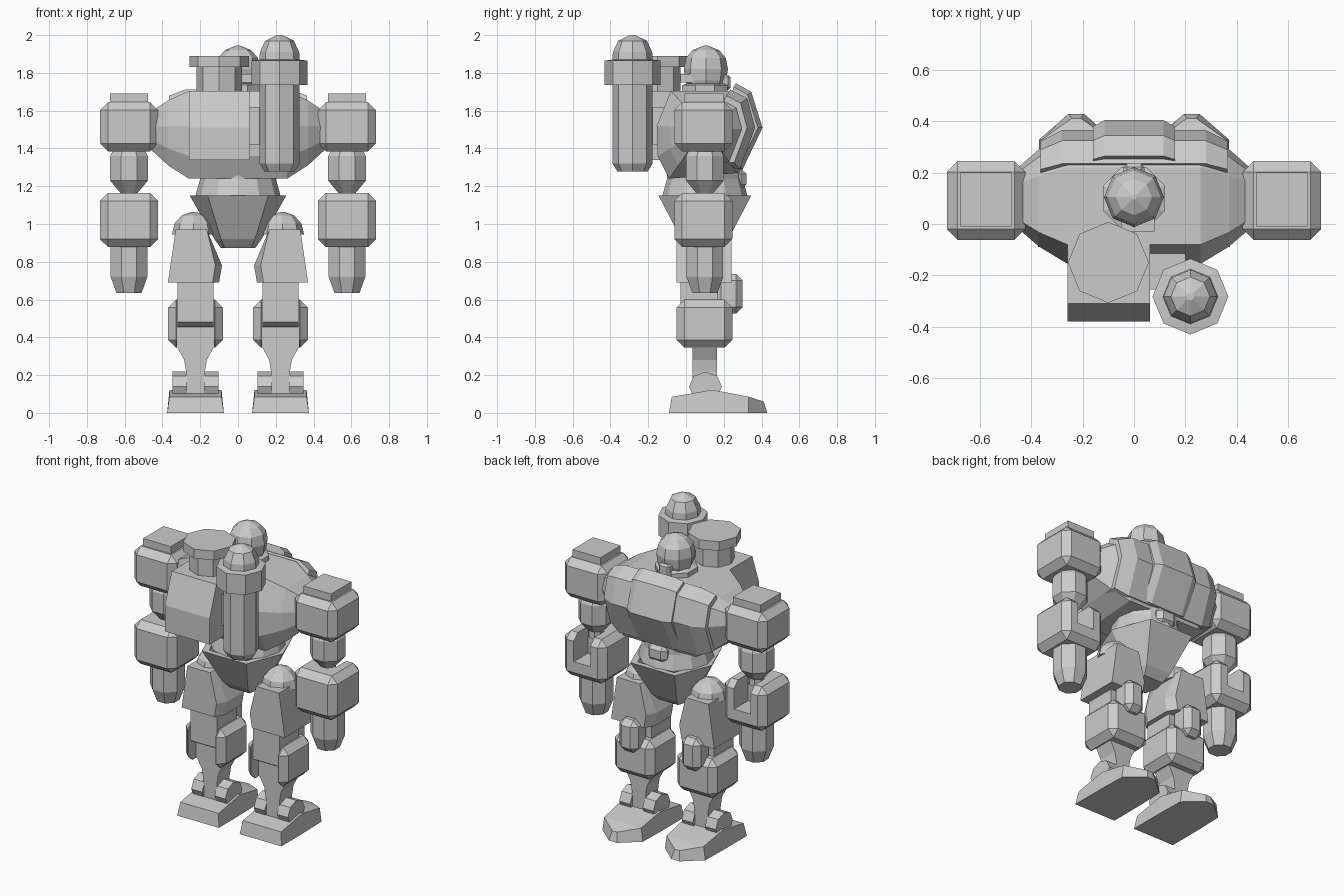
import bpy, bmesh, math
from mathutils import Vector

if "Cube" in bpy.data.objects:
    bpy.data.objects.remove(bpy.data.objects["Cube"])

grey = bpy.data.materials.new("plain_grey")
grey.diffuse_color = (0.6, 0.6, 0.6, 1)
grey.use_nodes = True
grey.node_tree.nodes["Principled BSDF"].inputs["Base Color"].default_value = grey.diffuse_color


def finish(name, bm):
    bmesh.ops.recalc_face_normals(bm, faces=bm.faces)
    me = bpy.data.meshes.new(name)
    bm.to_mesh(me)
    bm.free()
    me.materials.append(grey)
    ob = bpy.data.objects.new(name, me)
    bpy.context.collection.objects.link(ob)
    return ob


def loft(name, rings, chamfer=0):
    """Skin a list of equal-length rings and cap both ends."""
    bm = bmesh.new()
    vs = [[bm.verts.new(p) for p in r] for r in rings]
    n = len(rings[0])
    for a, b in zip(vs, vs[1:]):
        for i in range(n):
            j = (i + 1) % n
            bm.faces.new((a[i], a[j], b[j], b[i]))
    bm.faces.new(vs[0])
    bm.faces.new(vs[-1])
    if chamfer:
        bmesh.ops.recalc_face_normals(bm, faces=bm.faces)
        bmesh.ops.bevel(bm, geom=list(bm.edges), offset=chamfer, segments=1,
                        affect='EDGES', profile=0.5)
    return finish(name, bm)


def box(name, x, y, z, chamfer=0):
    ring = lambda h: [(x[0], y[0], h), (x[1], y[0], h), (x[1], y[1], h), (x[0], y[1], h)]
    return loft(name, [ring(z[0]), ring(z[1])], chamfer)


def lathe(name, x, y, profile, sides=8, phase=0.0, sy=1.0):
    """Stack of n-gons around a vertical axis; profile is (radius, z)."""
    ang = [2 * math.pi * i / sides + phase for i in range(sides)]
    return loft(name, [[(x + r * math.cos(a), y + sy * r * math.sin(a), z) for a in ang]
                       for r, z in profile])


def side_prism(name, x0, x1, prof, chamfer=0):
    """Extrude a (y, z) profile along x."""
    return loft(name, [[(x, y, z) for y, z in prof] for x in (x0, x1)], chamfer)


def cut(ob, x, y, z):
    c = box(ob.name + "_cutter", x, y, z)
    c.hide_render = True
    c.hide_viewport = True
    m = ob.modifiers.new("slot", 'BOOLEAN')
    m.object = c
    m.solver = 'EXACT'


def around(c, w):
    return (c - w, c + w)


# ---- torso: side section swept across x with shrinking ends
SEC = [(-.155, 1.52), (-.08, 1.705), (.22, 1.705), (.32, 1.65),
       (.36, 1.5), (.27, 1.27), (-.09, 1.24), (-.15, 1.36)]
C = Vector((.1, 1.51))


def section(x, k, sec=SEC):
    return [(x, C.x + (y - C.x) * k, C.y + (z - C.y) * k) for y, z in sec]


loft("torso", [section(x, k) for x, k in ((-.47, .40), (-.37, .74), (-.26, 1),
                                          (.26, 1), (.37, .74), (.47, .40))])
# raised central chest band and wider chest shell
BAND = [(.25, 1.69), (.265, 1.745), (.345, 1.70), (.405, 1.51), (.30, 1.29), (.24, 1.29)]
loft("chest_band", [section(x, k, BAND) for x, k in ((-.16, .92), (-.115, 1), (.115, 1), (.16, .92))])
SHELL = [(.20, 1.64), (.235, 1.712), (.325, 1.665), (.366, 1.51), (.285, 1.29), (.2, 1.29)]
loft("chest_shell", [section(x, k, SHELL) for x, k in ((-.365, .84), (-.28, 1), (.28, 1), (.365, .84))])

# ---- backpack with flat-topped turret
side_prism("backpack", -.26, .062, [(-.31, 1.705), (-.38, 1.51), (-.38, 1.34), (0, 1.34), (0, 1.705)])
lathe("turret", -.1, -.15, [(.12, 1.68), (.12, 1.83), (.158, 1.83), (.158, 1.89)])

# ---- shoulder launcher tube
lathe("launcher_tube", .22, -.283, [(.08, 1.277), (.106, 1.32), (.106, 1.735), (.148, 1.735),
                                   (.148, 1.865), (.107, 1.87), (.104, 1.91), (.076, 1.97), (.015, 2.0)])
box("launcher_mount", (.03, .2), (-.255, -.1), (1.42, 1.62))

# ---- head
lathe("neck_ring", 0, .1, [(.13, 1.69), (.13, 1.735), (.1, 1.745)], phase=math.pi / 8)
lathe("head", 0, .105, [(.085, 1.71), (.108, 1.76), (.117, 1.82), (.105, 1.88), (.07, 1.92), (.01, 1.945)])
box("head_band", (-.05, .08), (-.03, .1), (1.75, 1.795))
box("face_plate", (-.04, .04), (.18, .235), (1.71, 1.79), .012)

# ---- waist and pelvis
lathe("waist", 0, .1, [(.2, 1.08), (.225, 1.15), (.2, 1.24), (.2, 1.29)], 12)
box("belly_block", (-.07, .07), (.2, .32), (1.18, 1.295), .03)


def hexagon(x, flat, y, z):
    return [(x, .1, z), (flat, .1 + y, z), (-flat, .1 + y, z),
            (-x, .1, z), (-flat, .1 - y, z), (flat, .1 - y, z)]


loft("pelvis", [hexagon(.09, .07, .08, .872), hexagon(.125, .09, .125, .92),
                hexagon(.255, .16, .245, 1.15), hexagon(.22, .13, .21, 1.15),
                hexagon(.20, .12, .19, 1.11)])

for s, side in ((-1, "left"), (1, "right")):
    # ---- arm
    ax = s * .577
    box(f"{side}_shoulder", around(ax, .153), (-.062, .245), (1.385, 1.645), .042)
    box(f"{side}_shoulder_cap", around(ax, .1), (-.01, .2), (1.63, 1.692))
    lathe(f"{side}_elbow", ax, .1, [(.075, 1.42), (.108, 1.36), (.108, 1.23), (.05, 1.165), (.05, 1.12)],
          phase=math.pi / 8)
    fore = box(f"{side}_forearm", around(ax, .153), (-.062, .245), (.878, 1.165), .042)
    cut(fore, around(ax, .06), (.1, .3), (.99, 1.3))
    lathe(f"{side}_hand", ax, .1, [(.105, .9), (.105, .72), (.072, .635)], phase=math.pi / 8)

    # ---- thigh
    lx = s * .225
    sph = [(.115 * math.cos(a), .945 + .12 * math.sin(a)) for a in (0, .5, 1.0, 1.5)]
    lathe(f"{side}_hip_joint", s * .235, .1, sph)
    # inner side swells outward, so the front and back faces are narrower than the middle
    outline = lambda k: [(.33, .97), (.165, .97), (.085 + k, .78), (.1 + k, .69), (.371, .69)]
    loft(f"{side}_thigh", [[(s * x, y, z) for x, z in outline(k)]
                           for k, y in ((.035, -.05), (0, .01), (0, .18), (.035, .24))])
    side_prism(f"{side}_knee_strut", lx - .095, lx + .095,
               [(-.03, .75), (-.03, .48), (.01, .455), (.17, .455), (.17, .75)])

    # ---- lower leg: slotted block, knee cap, tapering shin
    block = box(f"{side}_shin_block", around(lx, .145), (-.05, .245), (.345, .6), .042)
    cut(block, around(lx, .097), (-.2, .03), (.2, .8))
    box(f"{side}_knee_cap", around(lx, .067), (.15, .3), (.525, .735), .035)
    taper = [(.095, .46), (.095, .345), (.06, .28), (.05, .22), (.045, .1)]
    loft(f"{side}_shin", [[(lx + a * w, y, z) for a, y in
                           ((-1, .035), (1, .035), (1, .165), (-1, .165))] for w, z in taper])

    # ---- ankle axle halves and foot
    octo = [(.103 + .087 * math.cos(i * math.pi / 4), .14 + .078 * math.sin(i * math.pi / 4))
            for i in range(8)]
    for k in (-1, 1):
        side_prism(f"{side}_ankle", lx + k * .045, lx + k * .123, octo)
    foot = [(.15, -.09, -.075, .085), (.15, .14, .14, .122), (.145, .33, .33, .086), (.03, .43, .412, .06)]
    rows = [[(lx - w, y0, 0), (lx + w, y0, 0), (lx + w - .012, y1, z), (lx - w + .012, y1, z)]
            for w, y0, y1, z in foot]
    loft(f"{side}_foot", rows)
